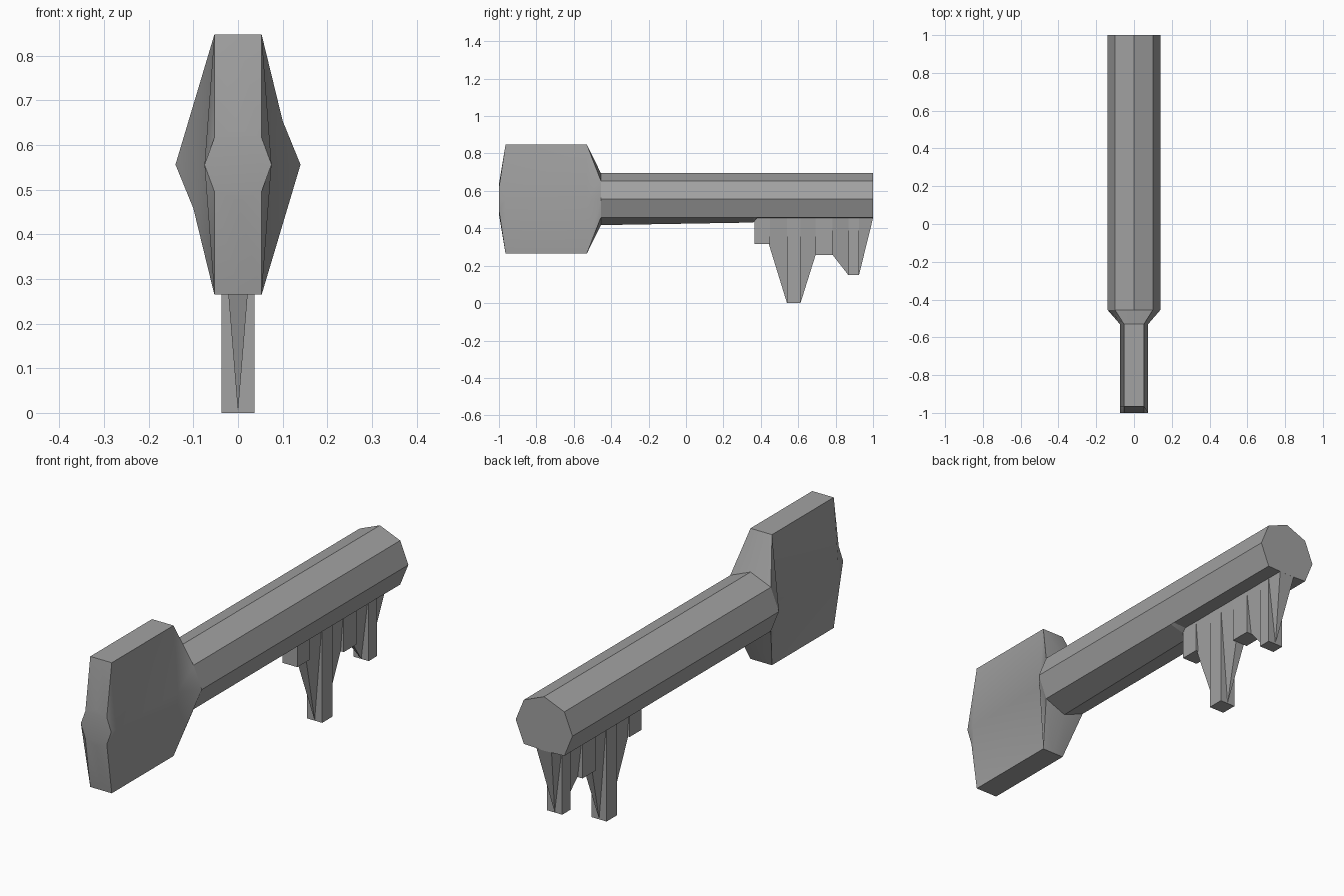
import bpy, bmesh, math

if "Cube" in bpy.data.objects:
    bpy.data.objects.remove(bpy.data.objects["Cube"], do_unlink=True)

AXIS_Z = 0.556      # height of the shaft axis
ROOT_Z = 0.455      # where the teeth meet the shaft
TOOTH_X = 0.037     # half thickness of the teeth

steel = bpy.data.materials.new("grey_steel")
steel.use_nodes = True
grey = (0.36, 0.36, 0.36, 1)
steel.diffuse_color = grey
steel.node_tree.nodes["Principled BSDF"].inputs["Base Color"].default_value = grey


def finish(bm, name):
    bmesh.ops.recalc_face_normals(bm, faces=bm.faces)
    mesh = bpy.data.meshes.new(name)
    bm.to_mesh(mesh)
    bm.free()
    mesh.materials.append(steel)
    obj = bpy.data.objects.new(name, mesh)
    bpy.context.collection.objects.link(obj)
    return obj


def octagon(wide, shoulder, shoulder_z, top, bottom):
    """Eight-sided section, mirrored left to right."""
    return [(wide, 0), (shoulder, shoulder_z), (0, top), (-shoulder, shoulder_z),
            (-wide, 0), (-shoulder, -shoulder_z), (0, -bottom), (shoulder, -shoulder_z)]


def loft(name, sections):
    bm = bmesh.new()
    rings = [[bm.verts.new((x, y, AXIS_Z + z)) for x, z in octagon(*s)]
             for y, s in sections]
    for a, b in zip(rings, rings[1:]):
        for i in range(8):
            j = (i + 1) % 8
            bm.faces.new((a[i], a[j], b[j], b[i]))
    bm.faces.new(rings[0])
    bm.faces.new(rings[-1])
    return finish(bm, name)


def block(name, y0, y1, z0):
    """Straight tooth running from the shaft down to z0."""
    bm = bmesh.new()
    bmesh.ops.create_cube(bm, size=1)
    top = ROOT_Z + 0.03
    for v in bm.verts:
        v.co = (v.co.x * 2 * TOOTH_X, y0 if v.co.y < 0 else y1,
                z0 if v.co.z < 0 else top)
    return finish(bm, name)


def wedge(name, y_root, y_tip, z_tip):
    """Tapered web, full thickness at the shaft and a point at the tooth tip."""
    bm = bmesh.new()
    base = [bm.verts.new((x, y, ROOT_Z)) for x, y in
            ((-TOOTH_X, y_root), (TOOTH_X, y_root), (TOOTH_X, y_tip), (-TOOTH_X, y_tip))]
    tip = bm.verts.new((0, y_tip, z_tip))
    bm.faces.new(base)
    for i in range(4):
        bm.faces.new((base[i], base[(i + 1) % 4], tip))
    return finish(bm, name)


# Grip and shaft in one lofted body
grip = (0.075, 0.053, 0.291, 0.291, 0.291)
body = loft("grip_and_shaft", [
    (-1.0, (0.075, 0.053, 0.06, 0.08, 0.08)),
    (-0.965, grip),
    (-0.53, grip),
    (-0.455, (0.14, 0.1, 0.098, 0.139, 0.139)),
    (0.36, (0.14, 0.1, 0.098, 0.139, 0.125)),
    (0.38, (0.14, 0.1, 0.098, 0.139, 0.102)),
    (1.0, (0.14, 0.1, 0.098, 0.139, 0.102)),
])
bpy.ops.object.select_all(action='DESELECT')
body.select_set(True)
bpy.context.view_layer.objects.active = body
bpy.ops.object.shade_smooth_by_angle(angle=math.radians(30))

# Teeth: two short blocks and two long ones
block("inner_tooth", 0.365, 0.45, 0.315)
block("long_tooth", 0.54, 0.612, 0.0)
block("middle_tooth", 0.692, 0.782, 0.257)
block("end_tooth", 0.868, 0.925, 0.15)

# Webs that brace the long teeth
wedge("long_tooth_front_web", 0.40, 0.54, 0.0)
wedge("long_tooth_back_web", 0.755, 0.612, 0.0)
wedge("end_tooth_front_web", 0.63, 0.868, 0.15)
wedge("end_tooth_back_web", 1.0, 0.925, 0.15)
